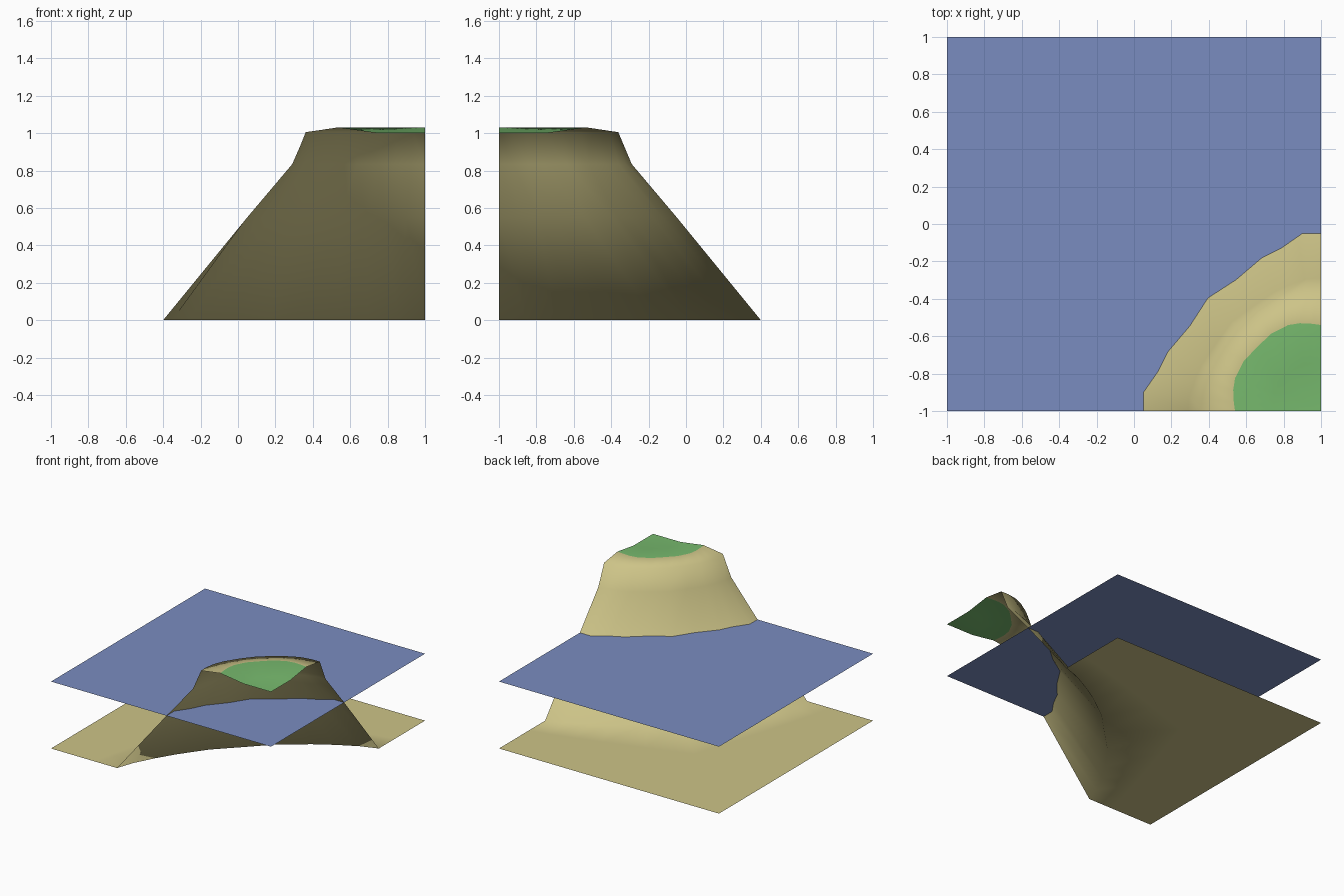
import bpy, bmesh
from math import radians, cos, sin

cube = bpy.data.objects.get("Cube")
if cube:
    bpy.data.objects.remove(cube, do_unlink=True)


def material(name, rgb):
    m = bpy.data.materials.new(name)
    m.use_nodes = True
    m.diffuse_color = (*rgb, 1)
    m.node_tree.nodes["Principled BSDF"].inputs["Base Color"].default_value = (*rgb, 1)
    return m


SAND = material("sand", (0.61, 0.55, 0.245))
GRASS = material("grass", (0.185, 0.49, 0.155))
WATER = material("water_blue", (0.195, 0.265, 0.53))


def make_object(name, bm, mats):
    mesh = bpy.data.meshes.new(name)
    bm.to_mesh(mesh)
    bm.free()
    for m in mats:
        mesh.materials.append(m)
    obj = bpy.data.objects.new(name, mesh)
    bpy.context.collection.objects.link(obj)
    return obj


# Water sheet spanning the whole square
bm = bmesh.new()
bmesh.ops.create_grid(bm, x_segments=1, y_segments=1, size=1)
bmesh.ops.translate(bm, verts=bm.verts, vec=(0, 0, 0.55))
make_object("water", bm, [WATER])


# Terrain: rings swept a quarter turn round the front-left corner
def mirrored(half):
    return half + half[-2::-1]


half_angles = [0, 6, 13.5, 21, 33, 45]
angles = half_angles + [90 - a for a in half_angles[-2::-1]]
foot = mirrored([1, 0.97, 0.93, 0.90, 0.87, 0.85])
shore = mirrored([1, 1.005, 0.945, 0.925, 0.88, 0.90])
cliff = mirrored([1, 1, 0.98, 0.965, 0.94, 0.95])
rim = mirrored([1, 1.01, 1.01, 1, 0.98, 0.98])
lawn = mirrored([1, 1.02, 1.05, 1.07, 1.07, 1.05])

# radius, height and outline of each ring, from the lawn outward
rings = [(0.25, 1.0, lawn), (0.46, 1.03, lawn), (0.635, 1.005, rim),
         (0.71, 0.834, cliff), (0.95, 0.55, shore), (1.4, 0.0, foot)]


def ring_point(angle, r, z):
    return (1 - r * cos(radians(angle)), -1 + r * sin(radians(angle)), z)


def edge_radius(angle):
    return 2 / max(cos(radians(angle)), sin(radians(angle)))


bm = bmesh.new()
rows = [[bm.verts.new(ring_point(a, r * f, z)) for a, f in zip(angles, outline)]
        for r, z, outline in rings]

# Flat bed between the foot of the hill and the square border
for t in (0.35, 1):
    rows.append([bm.verts.new(ring_point(a, 1.4 * f * (1 - t) + edge_radius(a) * t, 0))
                 for a, f in zip(angles, foot)])

summit = bm.verts.new((1, -1, 1.0))
for a, b in zip(rows[0], rows[0][1:]):
    bm.faces.new((summit, b, a)).material_index = 1
for i, (inner, outer) in enumerate(zip(rows, rows[1:])):
    for j in range(len(angles) - 1):
        face = bm.faces.new((inner[j], inner[j + 1], outer[j + 1], outer[j]))
        face.material_index = 1 if i == 0 else 0
for face in bm.faces:
    face.smooth = True
    face.normal_update()
    if face.normal.z < 0:
        face.normal_flip()
make_object("island_terrain", bm, [SAND, GRASS])
